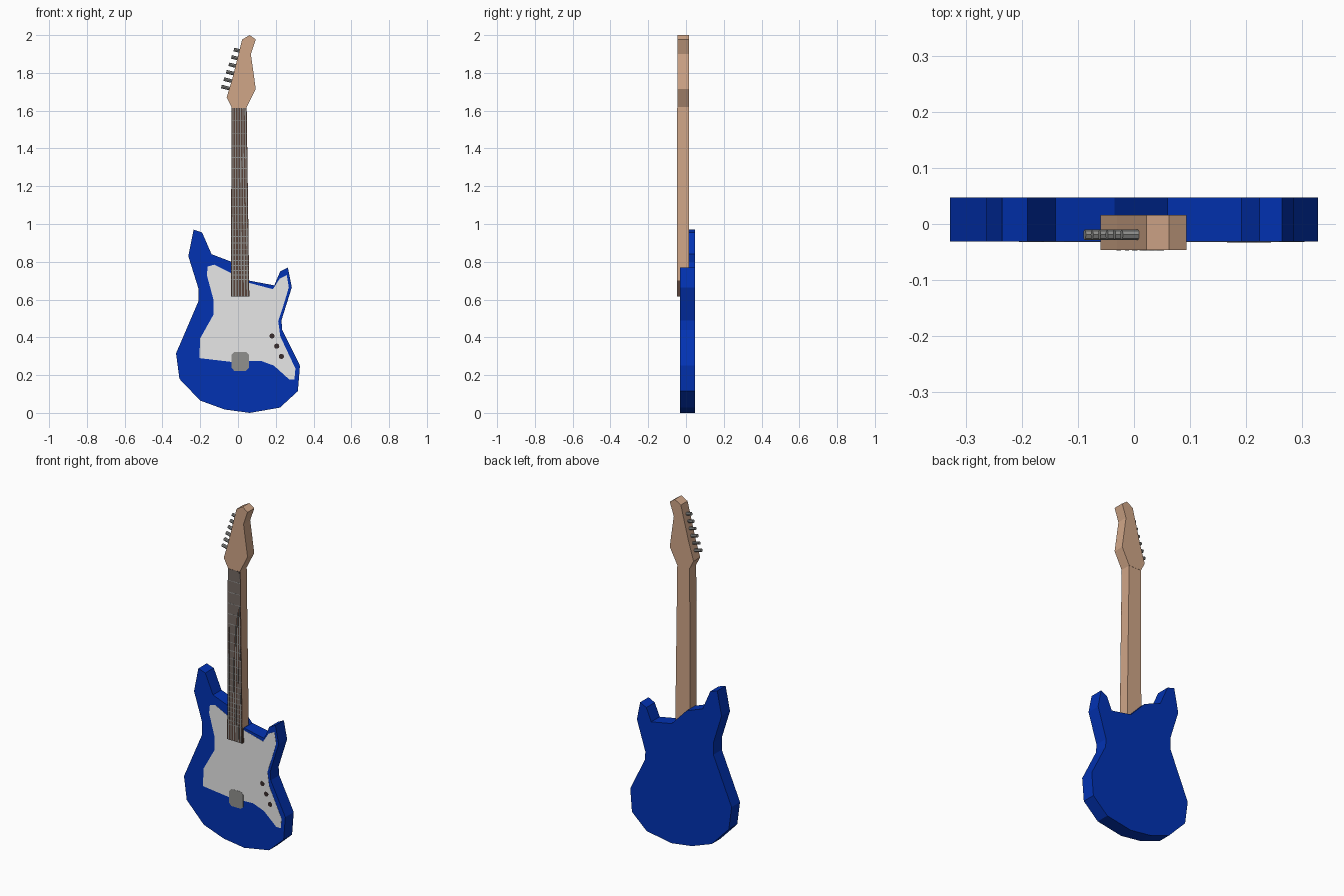
import bpy, bmesh, math
from mathutils import Vector


def material(name, rgb):
    m = bpy.data.materials.new(name)
    m.diffuse_color = (*rgb, 1)
    return m


BLUE = material("blue_paint", (0.0005, 0.032, 0.45))
WOOD = material("maple_wood", (0.63, 0.38, 0.245))
WHITE = material("pale_grey", (0.8, 0.8, 0.8))
STEEL = material("steel_grey", (0.28, 0.28, 0.27))
DARK = material("dark_wood", (0.10, 0.055, 0.04))
KNOB = material("dark_knob", (0.04, 0.025, 0.025))


def slab(name, outline, y0, y1, mat):
    """Extrude an (x, z) outline from front y0 to back y1."""
    bm = bmesh.new()
    face = bm.faces.new([bm.verts.new((x, y0, z)) for x, z in outline])
    ext = bmesh.ops.extrude_face_region(bm, geom=[face])
    verts = [g for g in ext["geom"] if isinstance(g, bmesh.types.BMVert)]
    bmesh.ops.translate(bm, verts=verts, vec=(0, y1 - y0, 0))
    bmesh.ops.recalc_face_normals(bm, faces=bm.faces)
    mesh = bpy.data.meshes.new(name)
    bm.to_mesh(mesh)
    bm.free()
    mesh.materials.append(mat)
    ob = bpy.data.objects.new(name, mesh)
    bpy.context.collection.objects.link(ob)
    return ob


# Body with two horns
slab("body", [
    (-0.235, 0.97), (-0.19, 0.955), (-0.14, 0.84), (-0.035, 0.80), (0.06, 0.70),
    (0.192, 0.675), (0.224, 0.75), (0.264, 0.77), (0.285, 0.665), (0.23, 0.49),
    (0.234, 0.44), (0.328, 0.25), (0.317, 0.115), (0.222, 0.028), (0.062, 0.0),
    (-0.07, 0.018), (-0.2, 0.065), (-0.31, 0.18), (-0.328, 0.315),
    (-0.21, 0.59), (-0.21, 0.66), (-0.263, 0.83)], -0.031, 0.047, BLUE)

# Scratch plate
slab("scratch_plate", [
    (-0.16, 0.775), (-0.125, 0.785), (-0.04, 0.742), (0.06, 0.688), (0.185, 0.655),
    (0.22, 0.71), (0.258, 0.73), (0.269, 0.665), (0.247, 0.59), (0.213, 0.485),
    (0.224, 0.405), (0.304, 0.235), (0.299, 0.178), (0.27, 0.178), (0.19, 0.25),
    (0.12, 0.276), (-0.035, 0.27), (-0.205, 0.29), (-0.2, 0.395),
    (-0.13, 0.52), (-0.13, 0.6), (-0.165, 0.73)], -0.032, -0.03, WHITE)

# Bridge
slab("bridge", [
    (-0.034, 0.238), (-0.02, 0.223), (0.042, 0.223), (0.057, 0.238),
    (0.057, 0.308), (0.042, 0.323), (-0.02, 0.323), (-0.034, 0.308)],
    -0.033, -0.03, STEEL)

# Control knobs
for i in range(3):
    cx, cz = 0.18 + 0.025 * i, 0.407 - 0.054 * i
    ring = [(cx + 0.014 * math.cos(a * math.pi / 5), cz + 0.014 * math.sin(a * math.pi / 5))
            for a in range(10)]
    slab(f"control_knob_{i + 1}", ring, -0.033, -0.03, KNOB)

# Neck and fretboard
Z0, Z1 = 0.615, 1.62


def edge(z, f):
    """x across the tapering neck: f = 0 left edge, f = 1 right edge."""
    t = (z - Z0) / (Z1 - Z0)
    left, right = -0.038 + 0.004 * t, 0.060 - 0.014 * t
    return left + (right - left) * f


def neck_strip(f0, f1, z0, z1):
    return [(edge(z0, f0), z0), (edge(z0, f1), z0), (edge(z1, f1), z1), (edge(z1, f0), z1)]


slab("neck", neck_strip(0, 1, 0.70, Z1 + 0.01), -0.045, 0.015, WOOD)
slab("fretboard", neck_strip(0, 1, 0.70, Z1 - 0.005), -0.0458, -0.0445, DARK)
slab("fretboard_end", neck_strip(0, 1, Z0, 0.70), -0.0458, -0.0305, DARK)

# Frets, closer together toward the body
for i in range(1, 22):
    z = Z1 - 1.3 * (1 - 2 ** (-i / 12))
    slab(f"fret_{i}", neck_strip(0.02, 0.98, z - 0.002, z + 0.002), -0.0463, -0.0455, STEEL)

# Strings
for i in range(6):
    f = 0.1 + 0.16 * i
    slab(f"string_{i + 1}", neck_strip(f - 0.035, f + 0.035, Z0, Z1 - 0.005),
         -0.047, -0.0455, STEEL)

# Headstock
slab("headstock", [
    (-0.034, 1.62), (0.046, 1.62), (0.094, 1.715), (0.068, 1.9), (0.094, 1.977),
    (0.062, 2.0), (0.022, 1.977), (-0.03, 1.77), (-0.06, 1.67)], -0.046, 0.016, WOOD)

# Tuning pegs along the left edge
axis = Vector((0.97, 0, -0.25)).normalized()
for i in range(6):
    start = Vector((-0.088 + 0.0132 * i, -0.019, 1.728 + 0.0392 * i))
    bpy.ops.mesh.primitive_cylinder_add(
        vertices=8, radius=0.0095, depth=0.06, location=start + axis * 0.03,
        rotation=axis.to_track_quat('Z', 'Y').to_euler())
    peg = bpy.context.object
    peg.name = f"tuning_peg_{i + 1}"
    peg.data.materials.append(STEEL)
